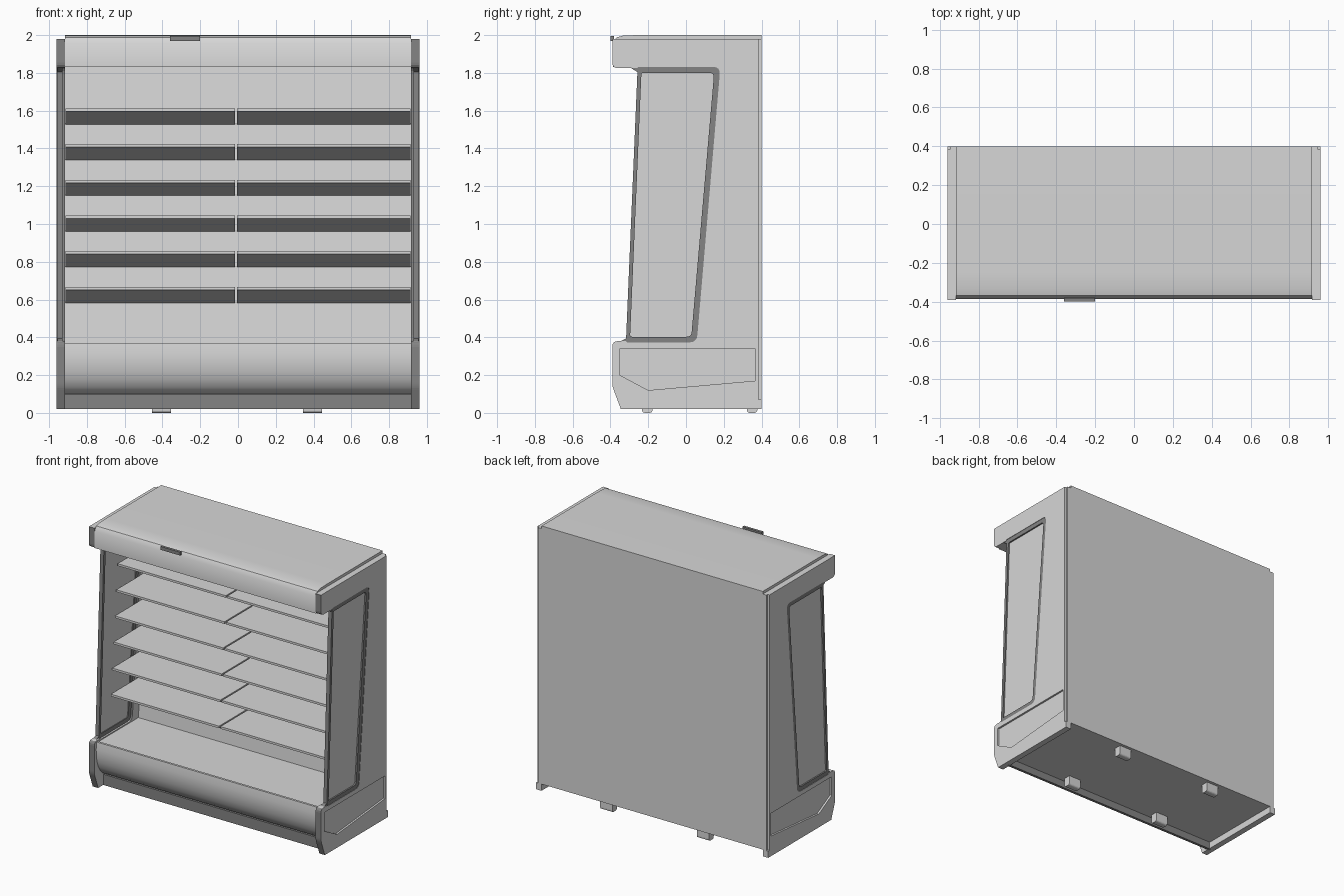
import bpy, bmesh, math
from mathutils import Vector

cube = bpy.data.objects.get("Cube")
if cube:
    bpy.data.objects.remove(cube, do_unlink=True)


def material(name, value):
    m = bpy.data.materials.new(name)
    m.use_nodes = True
    colour = (value, value, value, 1)
    m.diffuse_color = colour
    m.node_tree.nodes["Principled BSDF"].inputs["Base Color"].default_value = colour
    return m


LIGHT = material("light grey", 0.68)
DARK = material("dark grey trim", 0.23)


def finish(name, bm, mats, smooth=False, mirror=False):
    bmesh.ops.recalc_face_normals(bm, faces=bm.faces)
    mesh = bpy.data.meshes.new(name)
    bm.to_mesh(mesh)
    bm.free()
    for m in mats:
        mesh.materials.append(m)
    ob = bpy.data.objects.new(name, mesh)
    bpy.context.collection.objects.link(ob)
    if smooth:
        bpy.ops.object.select_all(action='DESELECT')
        ob.select_set(True)
        bpy.context.view_layer.objects.active = ob
        bpy.ops.object.shade_smooth_by_angle(angle=math.radians(35))
    if mirror:
        ob.modifiers.new("mirror", 'MIRROR')
    return ob


def prism_bm(profile, x0, x1):
    """Extrude a (y, z) outline along x."""
    bm = bmesh.new()
    face = bm.faces.new([bm.verts.new((x0, y, z)) for y, z in profile])
    new = bmesh.ops.extrude_face_region(bm, geom=[face])["geom"]
    bmesh.ops.translate(bm, vec=(x1 - x0, 0, 0),
                        verts=[v for v in new if isinstance(v, bmesh.types.BMVert)])
    bmesh.ops.recalc_face_normals(bm, faces=bm.faces)
    return bm


def prism(name, profile, x0, x1, mat=LIGHT, smooth=False, mirror=False):
    return finish(name, prism_bm(profile, x0, x1), [mat], smooth, mirror)


def rect(y0, y1, z0, z1):
    return [(y0, z0), (y1, z0), (y1, z1), (y0, z1)]


def rounded(corners, steps=4):
    """Round each (y, z, radius) corner with a small curve."""
    out = []
    for i, (y, z, r) in enumerate(corners):
        p = Vector((y, z))
        if r == 0:
            out.append((y, z))
            continue
        before = Vector(corners[i - 1][:2])
        after = Vector(corners[(i + 1) % len(corners)][:2])
        a = p + (before - p).normalized() * r
        b = p + (after - p).normalized() * r
        for k in range(steps + 1):
            t = k / steps
            out.append(tuple(a * (1 - t) ** 2 + p * 2 * t * (1 - t) + b * t * t))
    return out


# Cabinet body: roof, header, sloping back wall, deck and curved bumper
body = [(.40, .07), (.40, 2), (-.25, 2), (-.33, 1.998), (-.368, 1.988), (-.387, 1.955),
        (-.387, 1.83), (.26, 1.83), (.13, .365), (-.345, .365), (-.345, .37), (-.362, .37),
        (-.368, .32), (-.367, .27), (-.358, .22), (-.342, .175), (-.318, .137),
        (-.29, .112), (-.26, .10), (-.26, .07)]
prism("cabinet_body", body, -.915, .915, smooth=True)
prism("kick_plate", rect(-.285, -.265, .02, .10), -.93, .93, DARK)
prism("header_tag", rect(-.40, -.38, 1.97, 1.995), -.36, -.20, DARK)

# Side panels: C-shaped plates with dark front edges
side = rounded([(.385, .02, 0), (.385, 1.98, 0), (-.39, 1.98, 0), (-.39, 1.825, .03),
                (-.26, 1.825, 0), (-.25, 1.832, 0), (.182, 1.832, .04), (.057, .373, .04),
                (-.31, .373, 0), (-.32, .38, 0), (-.39, .38, .03),
                (-.39, .14, .02), (-.345, .02, 0)])
bm = prism_bm(side, .915, .96)
for f in bm.faces:
    f.material_index = int(f.normal.y < -.3)
side_ob = finish("side_panels", bm, [LIGHT, DARK])

# Shallow recess in the lower part of each side
recess = [(-.35, .34), (.365, .34), (.365, .17), (-.20, .12), (-.35, .20)]
cutter = prism("recess_cutter", recess, .946, 1.0)
cutter.hide_render = True
cutter.hide_viewport = True
cut = side_ob.modifiers.new("recess", 'BOOLEAN')
cut.operation = 'DIFFERENCE'
cut.object = cutter
side_ob.modifiers.new("mirror", 'MIRROR')

# Stepped rear corners with a wider flange at the floor
prism("rear_corners", rect(.385, .40, .07, 1.98), .915, .945, mirror=True)
prism("rear_flanges", rect(.385, .40, .02, .07), .915, .96, mirror=True)

# Window frame and pane on each side
outer = rounded([(-.256, 1.832, .01), (.182, 1.832, .04), (.057, .373, .04), (-.318, .373, .01)])
inner = rounded([(-.236, 1.80, .01), (.149, 1.80, .025), (.028, .403, .025), (-.296, .403, .01)])
bm = bmesh.new()
loops = [[bm.verts.new((x, y, z)) for y, z in pts]
         for pts, x in ((outer, .928), (outer, .957), (inner, .957), (inner, .928))]
for a, b in zip(loops, loops[1:] + loops[:1]):
    for i in range(len(a)):
        j = (i + 1) % len(a)
        bm.faces.new((a[i], a[j], b[j], b[i]))
finish("window_frames", bm, [DARK], mirror=True)
prism("window_panes", inner, .934, .946, mirror=True)

# Frame flares where the front post meets the header and the base
for name, z0, z1 in (("upper_flares", 1.828, 1.80), ("lower_flares", .377, .40)):
    y = -.25 if z0 > 1 else -.305
    prism(name, [(y - .045, z0), (y, z0), (y, z1)], .928, .955, DARK, mirror=True)

# Six rows of wedge shelves, two per row, following the sloping back wall
for row in range(6):
    z = .667 + row * .189
    front = -.20 + row * .016
    back = .15 + (z - .36) * .09
    wedge = [(front, z), (back, z), (back, z - .09), (front, z - .016)]
    for label, x0, x1 in (("right", -.912, -.017), ("left", -.006, .912)):
        prism(f"shelf_{label}_{row + 1}", wedge, x0, x1)

# Feet
for end, y in (("front", -.205), ("back", .35)):
    for label, x in (("right", -.405), ("left", .395)):
        foot = rounded([(y - .028, 0, .018), (y + .028, 0, .018),
                        (y + .028, .08, 0), (y - .028, .08, 0)])
        prism(f"{end}_{label}_foot", foot, x - .05, x + .05)
